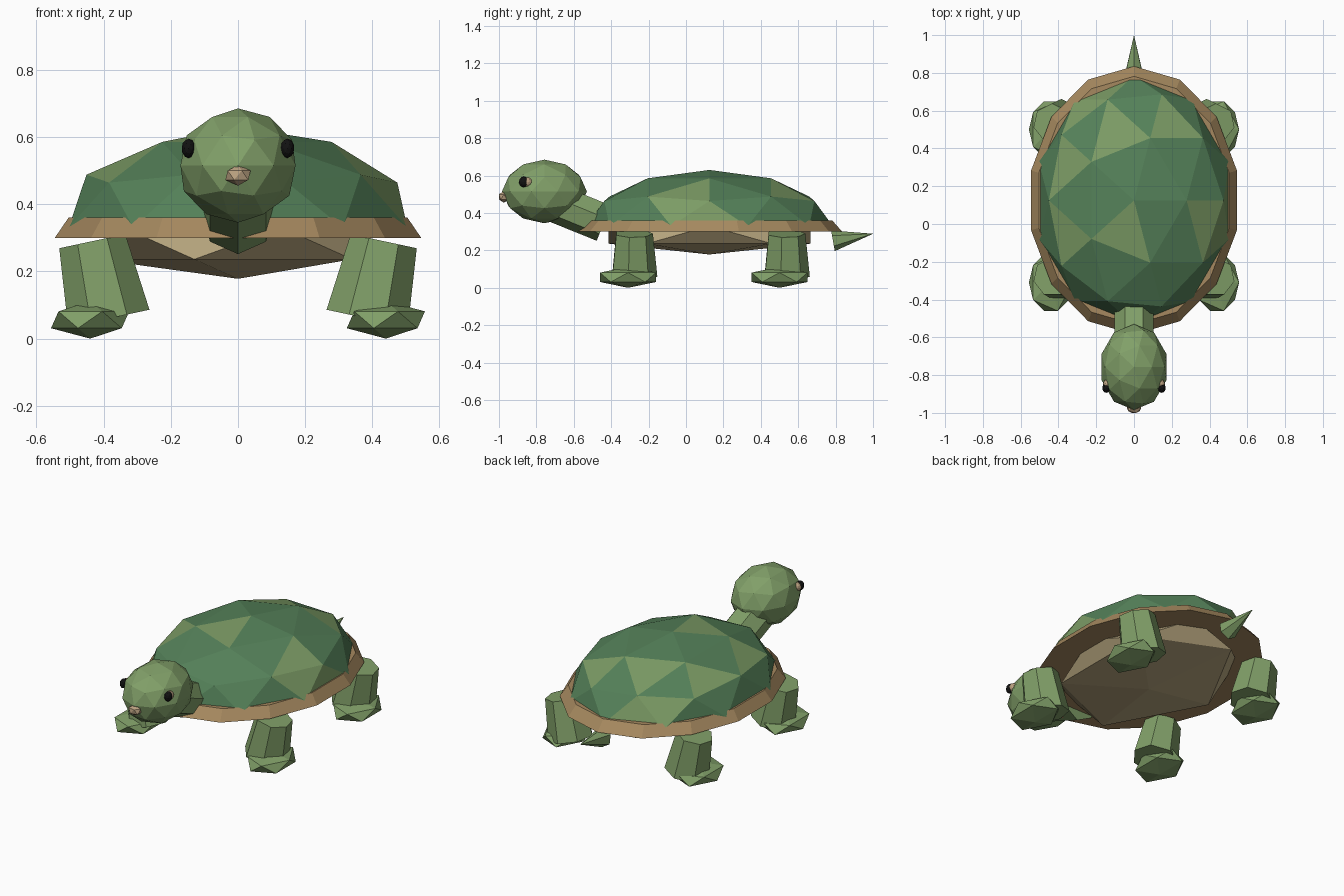
import bpy
import math

if "Cube" in bpy.data.objects:
    bpy.data.objects.remove(bpy.data.objects["Cube"], do_unlink=True)


def material(name, r, g, b):
    mat = bpy.data.materials.new(name)
    mat.use_nodes = True
    mat.diffuse_color = (r, g, b, 1)
    for node in mat.node_tree.nodes:
        if node.type == "BSDF_PRINCIPLED":
            node.inputs["Base Color"].default_value = (r, g, b, 1)
            node.inputs["Roughness"].default_value = 0.9
    return mat


SKIN = material("skin green", 0.22, 0.35, 0.14)
SHELL = material("shell dark green", 0.09, 0.22, 0.10)
PATCH = material("shell light green", 0.20, 0.33, 0.13)
RIM = material("rim tan", 0.38, 0.25, 0.115)
BELLY = material("belly sand", 0.50, 0.40, 0.22)
BEAK = material("beak tan", 0.50, 0.36, 0.22)
BLACK = material("eye black", 0.006, 0.006, 0.006)


def finish(name, mat, scale=(1, 1, 1)):
    obj = bpy.context.object
    obj.name = name
    obj.scale = scale
    obj.data.materials.append(mat)
    return obj


def ball(name, mat, level, loc, scale):
    """Faceted ellipsoid."""
    bpy.ops.mesh.primitive_ico_sphere_add(subdivisions=level, radius=1, location=loc)
    return finish(name, mat, scale)


def limb(name, mat, sides, r1, r2, depth, loc, rot=(0, 0, 0), scale=(1, 1, 1)):
    """Faceted tapered cylinder centred on loc."""
    bpy.ops.mesh.primitive_cone_add(vertices=sides, radius1=r1, radius2=r2,
                                    depth=depth, location=loc, rotation=rot)
    return finish(name, mat, scale)


# Domed shell: upper half of a faceted ball with lighter plates
MID_Y = 0.125
shell = ball("shell", SHELL, 2, (0, MID_Y, 0.33), (1, 1, 1))
shell.data.materials.append(PATCH)
for v in shell.data.vertices:
    v.co.x *= 0.53
    v.co.y *= 0.66
    v.co.z *= 0.30
light_plates = [(-0.05, -0.05), (-0.09, 0.48), (0.20, 0.53), (-0.35, 0.31),
                (-0.35, -0.06), (0.37, 0.015), (0.49, 0.125), (0.45, -0.05),
                (-0.15, 0.70), (-0.28, 0.60)]
for face in shell.data.polygons:
    c = face.center
    if any(math.hypot(c.x - x, c.y + MID_Y - y) < 0.03 for x, y in light_plates):
        face.material_index = 1

import bmesh
bm = bmesh.new()
bm.from_mesh(shell.data)
low = [f for f in bm.faces if f.calc_center_median().z < 0]
bmesh.ops.delete(bm, geom=low, context="FACES")
bm.to_mesh(shell.data)
bm.free()

# Sloping rim and belly plate
limb("shell_rim", RIM, 14, 1, 0.925, 0.06, (0, MID_Y, 0.33), scale=(0.559, 0.71, 1))
ball("belly", BELLY, 1, (0, MID_Y, 0.283), (0.47, 0.635, 0.105))

# Legs and feet
for side, sx in (("left", 1), ("right", -1)):
    for end, leg_y, foot_y in (("front", -0.28, -0.31), ("back", 0.535, 0.50)):
        limb(f"{end}_{side}_leg", SKIN, 7, 0.127, 0.103, 0.235,
             (sx * 0.409, leg_y, 0.175), (0, sx * 0.21, 0))
        ball(f"{end}_{side}_foot", SKIN, 1, (sx * 0.44, foot_y, 0.056),
             (0.13, 0.176, 0.056))

# Neck, head and beak
limb("neck", SKIN, 7, 0.107, 0.107, 0.29, (0, -0.572, 0.405), (math.radians(-112), 0, 0))
ball("head", SKIN, 2, (0, -0.757, 0.515), (0.18, 0.227, 0.17))
ball("beak", BEAK, 1, (0, -0.974, 0.486), (0.042, 0.031, 0.031))

# Eyes: tan lid behind a black pupil
for side, sx in (("left", 1), ("right", -1)):
    ball(f"{side}_eyelid", BEAK, 2, (sx * 0.143, -0.85, 0.565), (0.021, 0.028, 0.026))
    ball(f"{side}_eye", BLACK, 2, (sx * 0.147, -0.868, 0.566), (0.021, 0.026, 0.029))

# Tail
limb("tail", SKIN, 6, 0.056, 0, 0.218, (0, 0.893, 0.27), (math.radians(-80), 0, 0))
